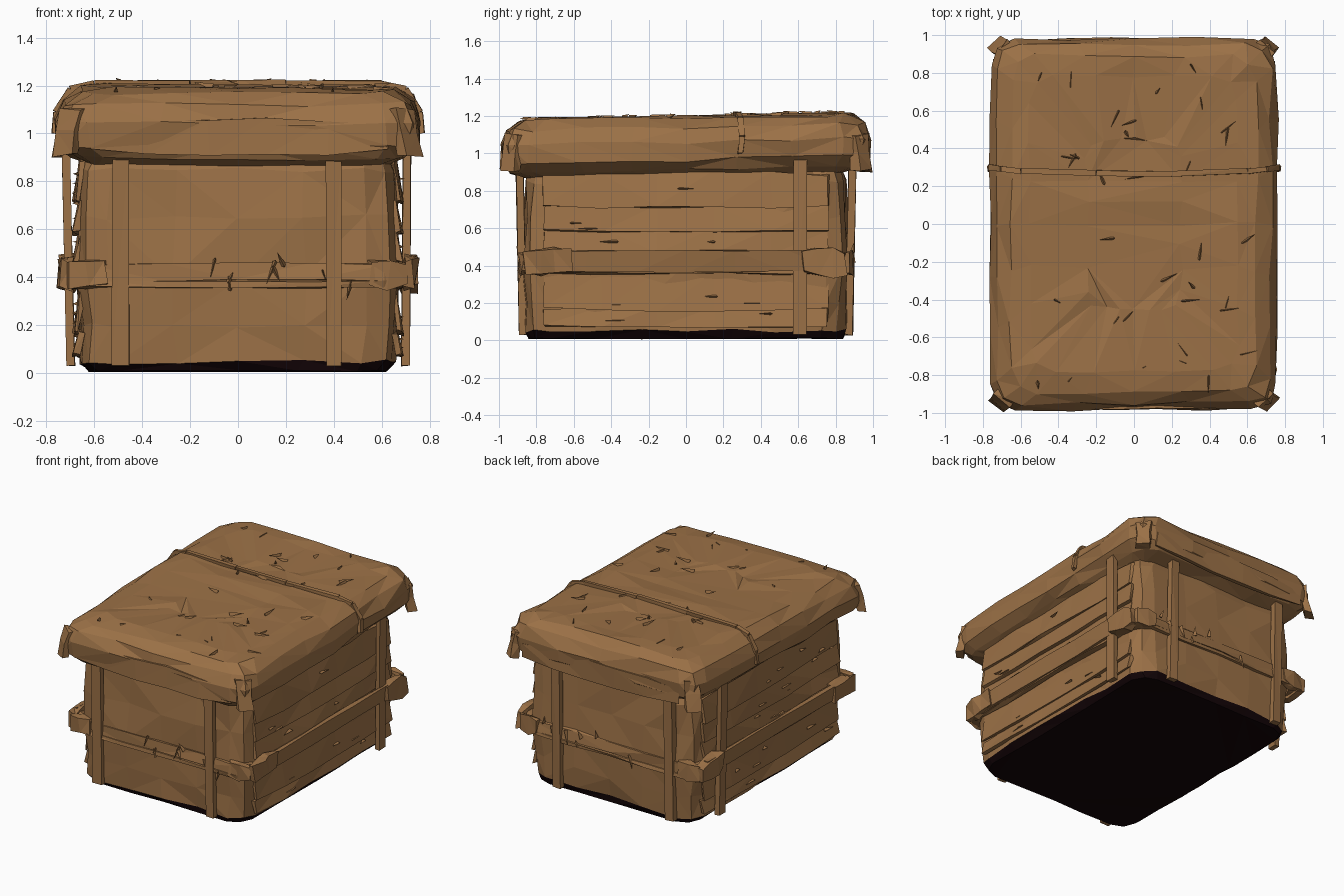
import bpy, bmesh, math, random
from mathutils import Vector

if "Cube" in bpy.data.objects:
    bpy.data.objects.remove(bpy.data.objects["Cube"])

random.seed(7)
R = random.uniform


def material(name, rgb):
    m = bpy.data.materials.new(name)
    m.diffuse_color = (*rgb, 1)
    m.use_nodes = True
    m.node_tree.nodes["Principled BSDF"].inputs["Base Color"].default_value = m.diffuse_color
    return m


BROWN = material("brown wood", (0.33, 0.165, 0.062))
DARK = material("dark base", (0.006, 0.0012, 0.002))


def finish(name, bm, mats=(BROWN,)):
    bmesh.ops.recalc_face_normals(bm, faces=bm.faces)
    bmesh.ops.triangulate(bm, faces=bm.faces)
    me = bpy.data.meshes.new(name)
    bm.to_mesh(me)
    bm.free()
    for m in mats:
        me.materials.append(m)
    ob = bpy.data.objects.new(name, me)
    bpy.context.collection.objects.link(ob)
    return ob


def ring(hx, hy, c, nx=4, ny=6):
    """Rectangle outline with rounded-off corners, sides divided into nx and ny."""
    b = c * 0.3
    quarter = [(hx, -hy + c), (hx, hy - c), (hx - b, hy - b), (hx - c, hy),
               (-hx + c, hy), (-hx + b, hy - b), (-hx, hy - c), (-hx, -hy + c),
               (-hx + b, -hy + b), (-hx + c, -hy), (hx - c, -hy), (hx - b, -hy + b)]
    pts = []
    for i, p in enumerate(quarter):
        q = quarter[(i + 1) % 12]
        n = {0: ny, 3: nx, 6: ny, 9: nx}.get(i, 1)
        pts += [Vector((p[0] + (q[0] - p[0]) * k / n, p[1] + (q[1] - p[1]) * k / n, 0)) for k in range(n)]
    return pts


def loft(name, rows, jit, tilt=0.0, closed_tube=False, mats=(BROWN,), dark_rows=0):
    """Skin a stack of rows (z, half x, half y, corner); cap it, or close it as a tube."""
    bm = bmesh.new()
    loops = []
    for r, (z, hx, hy, c) in enumerate(rows):
        j = 0.004 if r == 0 and not closed_tube else jit
        loops.append([bm.verts.new((p.x + R(-j, j), p.y + R(-j, j), z + R(-j, j) + tilt * p.y))
                      for p in ring(hx, hy, c)])
    pairs = list(zip(loops, loops[1:]))
    if closed_tube:
        pairs.append((loops[-1], loops[0]))
    for r, (a, b) in enumerate(pairs):
        for i in range(len(a)):
            k = (i + 1) % len(a)
            f = bm.faces.new((a[i], a[k], b[k], b[i]))
            f.material_index = 1 if r < dark_rows else 0
    if not closed_tube:
        for lp, mi in ((loops[0], 1 if dark_rows else 0), (loops[-1], 0)):
            bm.faces.new(lp).material_index = mi
    return finish(name, bm, mats)


def beam(name, a, b, u, v, jit=0.0, n=1, taper=1.0):
    """Bar from a to b with half-thickness vectors u and v."""
    a, b, u, v = map(Vector, (a, b, u, v))
    bm = bmesh.new()
    prev = None
    for k in range(n + 1):
        t = k / n
        s = 1 + (taper - 1) * abs(2 * t - 1) ** 3
        cs = [bm.verts.new(a.lerp(b, t) + (u * i + v * j) * s + Vector((R(-jit, jit), R(-jit, jit), R(-jit, jit))))
              for i, j in ((-1, -1), (1, -1), (1, 1), (-1, 1))]
        if prev:
            for i in range(4):
                bm.faces.new((prev[i], prev[(i + 1) % 4], cs[(i + 1) % 4], cs[i]))
        else:
            bm.faces.new(cs)
        prev = cs
    bm.faces.new(prev)
    return finish(name, bm)


# body with dark underside
loft("crate_body", [(0.01, 0.62, 0.84, 0.12), (0.05, 0.65, 0.855, 0.13), (0.2, 0.655, 0.86, 0.12),
                    (0.4, 0.665, 0.865, 0.12), (0.65, 0.66, 0.86, 0.12), (0.85, 0.655, 0.85, 0.12),
                    (0.95, 0.62, 0.82, 0.12)], 0.013, mats=(BROWN, DARK), dark_rows=1)

# overhanging lid, slightly higher at the back
loft("lid", [(0.88, 0.62, 0.83, 0.12), (0.915, 0.69, 0.93, 0.12), (0.965, 0.75, 0.975, 0.13),
             (1.06, 0.757, 0.98, 0.13), (1.14, 0.725, 0.95, 0.13), (1.19, 0.65, 0.89, 0.13),
             (1.2, 0.55, 0.78, 0.13), (1.195, 0.25, 0.45, 0.1)], 0.012, tilt=0.02)

# drooping lid corners and end flaps
for sx in (-1, 1):
    for sy in (-1, 1):
        beam("lid_corner_flap", (sx * 0.68, sy * 0.92, 1.1), (sx * 0.715, sy * 0.945, 0.91),
             (0.035, sy * sx * -0.035, 0), (0.02, sx * sy * 0.02, 0), 0.012, 2)
for sy in (-1, 1):
    beam("lid_end_flap", (-0.62, sy * 0.968, 0.985), (0.62, sy * 0.968, 0.985),
         (0, 0, 0.075), (0, 0.014, 0), 0.008, 5, 0.6)

# upright posts: two at each end, one on each side
for sy in (-1, 1):
    for x, w in ((-0.49, 0.035), (0.40, 0.032)):
        beam("end_post", (x, sy * 0.872, 0.03), (x, sy * 0.89, 0.93), (w, 0, 0), (0, 0.02, 0), 0.003)
for sx, top in ((-1, 0.72), (1, 0.705)):
    beam("side_post", (sx * 0.698, 0.61, 0.03), (sx * top, 0.61, 0.97), (0, 0.035, 0), (0.017, 0, 0), 0.003)

# overlapping side boards
for sx in (-1, 1):
    for z0, z1 in ((0.07, 0.18), (0.16, 0.36), (0.46, 0.6), (0.58, 0.73), (0.71, 0.9)):
        beam("side_board", (sx * 0.66, -0.76, (z0 + z1) / 2), (sx * 0.66, 0.76, (z0 + z1) / 2),
             (sx * -0.014, 0, (z1 - z0) / 2), (0.013, 0, 0), 0.008, 5, 0.85)

# belt around the middle, with a second thin strand and knotted corners
loft("belt", [(0.39, 0.67, 0.86, 0.1), (0.385, 0.715, 0.885, 0.1),
              (0.455, 0.705, 0.88, 0.1), (0.46, 0.67, 0.86, 0.1)], 0.009, closed_tube=True)
loft("belt_strand", [(0.355, 0.67, 0.86, 0.1), (0.36, 0.705, 0.892, 0.1),
                     (0.385, 0.70, 0.89, 0.1), (0.39, 0.67, 0.86, 0.1)], 0.006, closed_tube=True)
for sx in (-1, 1):
    beam("side_belt", (sx * 0.715, -0.8, 0.425), (sx * 0.715, 0.8, 0.425), (sx * 0.008, 0, 0.055),
         (0.013, 0, 0), 0.006, 6)
    for sy in (-1, 1):
        beam("belt_corner_side", (sx * 0.715, sy * 0.62, 0.425), (sx * 0.715, sy * 0.86, 0.41),
             (0, 0, 0.07), (0.03, 0, 0), 0.015, 3, 0.8)
        beam("belt_corner_end", (sx * 0.55, sy * 0.875, 0.42), (sx * 0.71, sy * 0.86, 0.41),
             (0, 0, 0.06), (0, 0.022, 0), 0.012, 2, 0.8)

# rope across the lid
path = [(-0.765, 0.29, 1.0), (-0.76, 0.3, 1.09), (-0.7, 0.29, 1.185), (-0.6, 0.28, 1.208), (-0.2, 0.27, 1.212),
        (0.2, 0.265, 1.212), (0.6, 0.28, 1.208), (0.7, 0.29, 1.185), (0.76, 0.3, 1.09), (0.765, 0.29, 1.0)]
for a, b in zip(path, path[1:]):
    d = (Vector(b) - Vector(a)).normalized()
    beam("lid_rope", a, b, (0, 0.014, 0), d.cross(Vector((0, 1, 0))) * 0.012, 0.003)


def splinters(name, count, place):
    """Scatter thin slivers; place() gives position, direction and surface normal."""
    bm = bmesh.new()
    for _ in range(count):
        p, d, n = map(Vector, place())
        L = R(0.03, 0.1)
        w = d.cross(n) * R(0.006, 0.012)
        vs = [bm.verts.new(q) for q in (p - w - n * 0.01, p + w - n * 0.01, p + n * 0.015 - d * 0.01,
                                        p + d * L + n * R(0.006, 0.022))]
        for f in ((0, 1, 2), (0, 1, 3), (1, 2, 3), (2, 0, 3)):
            bm.faces.new([vs[i] for i in f])
    finish(name, bm)


# loose splinters on the lid, sides and ends
def on_lid():
    a, y = R(0, 6.28), R(-0.85, 0.85)
    return (R(-0.6, 0.6), y, 1.195 + 0.02 * y), (math.cos(a), math.sin(a), 0), (0, 0, 1)


def on_side():
    s = random.choice((-1, 1))
    return (s * 0.675, R(-0.7, 0.6), R(0.1, 0.85)), (0, random.choice((-1, 1)), 0), (s, 0, 0)


def on_end():
    s = random.choice((-1, 1))
    return (R(-0.55, 0.55), s * 0.885, R(0.34, 0.48)), (R(-0.5, 0.5), 0, random.choice((-1, 1))), (0, s, 0)


splinters("lid_splinters", 34, on_lid)
splinters("side_splinters", 36, on_side)
splinters("end_splinters", 16, on_end)
